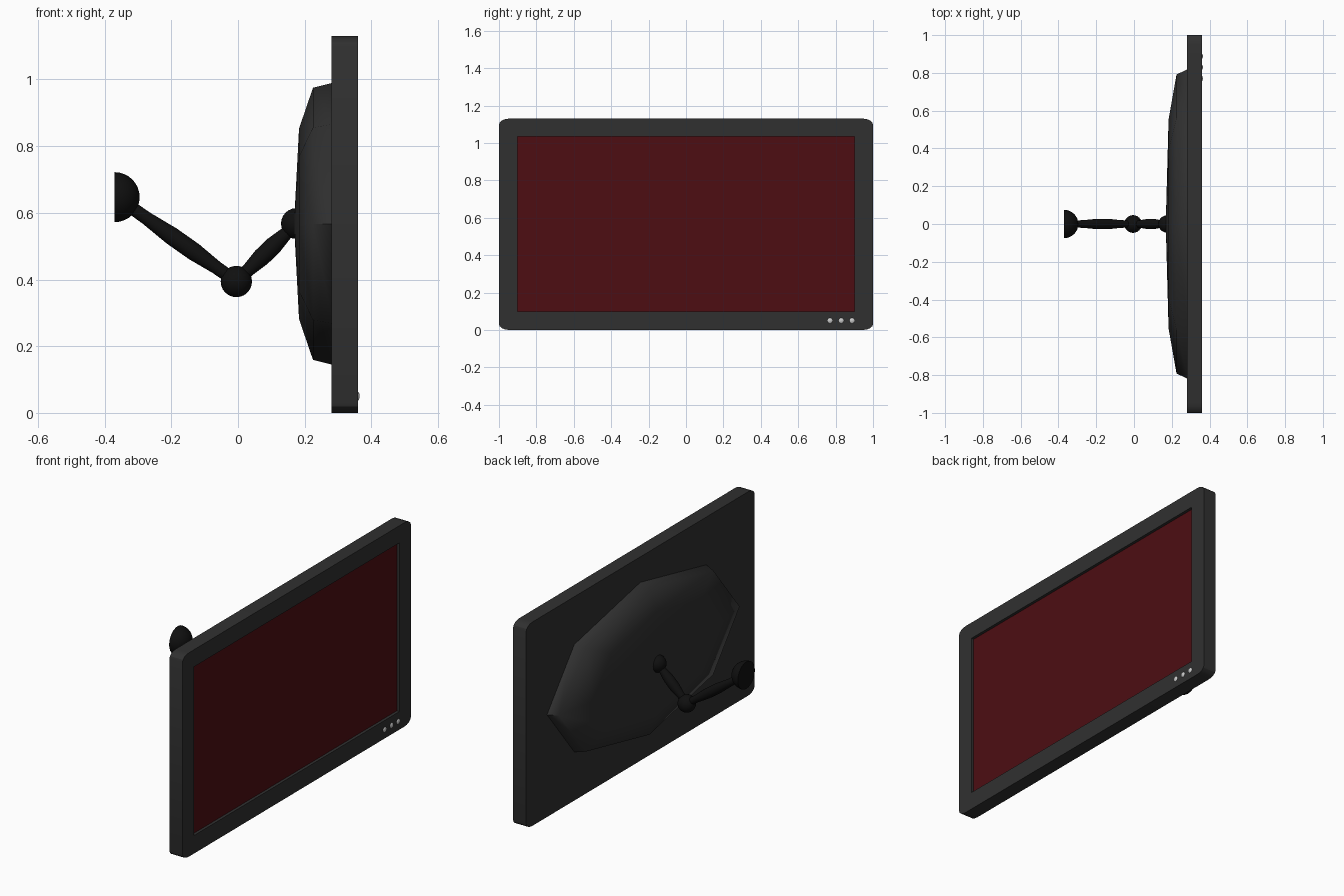
import bpy, bmesh, math
from mathutils import Vector

if "Cube" in bpy.data.objects:
    bpy.data.objects.remove(bpy.data.objects["Cube"])


def material(name, color):
    m = bpy.data.materials.new(name)
    m.diffuse_color = (*color, 1)
    m.use_nodes = True
    m.node_tree.nodes["Principled BSDF"].inputs["Base Color"].default_value = m.diffuse_color
    return m


CASING = material("dark_casing", (0.03, 0.03, 0.03))
BLACK = material("black_metal", (0.005, 0.005, 0.005))
RED = material("red_screen", (0.075, 0.004, 0.006))
SILVER = material("silver_button", (0.6, 0.6, 0.6))


def finish(bm, name, mat, angle=None):
    bmesh.ops.recalc_face_normals(bm, faces=bm.faces)
    me = bpy.data.meshes.new(name)
    bm.to_mesh(me)
    bm.free()
    ob = bpy.data.objects.new(name, me)
    bpy.context.collection.objects.link(ob)
    if mat:
        me.materials.append(mat)
    if angle:
        bpy.ops.object.select_all(action='DESELECT')
        ob.select_set(True)
        bpy.context.view_layer.objects.active = ob
        bpy.ops.object.shade_smooth_by_angle(angle=math.radians(angle))
    return ob


def lathe(name, profile, origin, direction, segs, mat, angle=40, sx=1, sy=1):
    """Revolve (radius, height) points around an axis through origin."""
    q = Vector(direction).to_track_quat('Z', 'Y')
    bm = bmesh.new()
    rings = []
    for r, h in profile:
        ring = []
        for i in range(segs):
            a = 2 * math.pi * i / segs
            p = Vector((r * sx * math.cos(a), r * sy * math.sin(a), h))
            ring.append(bm.verts.new(Vector(origin) + q @ p))
        rings.append(ring)
    for lo, hi in zip(rings, rings[1:]):
        for i in range(segs):
            j = (i + 1) % segs
            bm.faces.new((lo[i], lo[j], hi[j], hi[i]))
    bm.faces.new(rings[0])
    bm.faces.new(rings[-1])
    bmesh.ops.remove_doubles(bm, verts=bm.verts, dist=1e-5)
    return finish(bm, name, mat, angle)


def box(name, lo, hi, mat):
    bm = bmesh.new()
    bmesh.ops.create_cube(bm, size=1)
    for v in bm.verts:
        v.co = [a + (b - a) * (c + 0.5) for a, b, c in zip(lo, hi, v.co)]
    return finish(bm, name, mat)


def ball(name, center, r):
    profile = [(r * math.sin(math.pi * i / 12), -r * math.cos(math.pi * i / 12))
               for i in range(13)]
    return lathe(name, profile, center, (0, 0, 1), 24, BLACK)


def arm(name, a, b):
    d = Vector(b) - Vector(a)
    profile = [(r, t * d.length) for r, t in
               ((0.019, 0), (0.02, 0.2), (0.027, 0.42), (0.027, 0.62), (0.02, 0.82), (0.019, 1))]
    return lathe(name, profile, a, d, 16, BLACK)


# Frame: rounded rectangle extruded along x, with the screen recess cut out
bm = bmesh.new()
outline = []
for q, (sy, sz) in enumerate(((1, 1), (-1, 1), (-1, -1), (1, -1))):
    for k in range(5):
        a = math.pi / 2 * (q + k / 4)
        outline.append(bm.verts.new((0.28, sy * 0.945 + 0.055 * math.cos(a),
                                     0.565 + sz * 0.533 + 0.032 * math.sin(a))))
face = bm.faces.new(outline)
res = bmesh.ops.extrude_face_region(bm, geom=[face])
for v in res["geom"]:
    if isinstance(v, bmesh.types.BMVert):
        v.co.x = 0.36
if not face.is_valid or len(bm.faces) < len(outline) + 2:
    bm.faces.new(outline)
frame = finish(bm, "frame", CASING, 30)

cutter = box("recess_cutter", (0.342, -0.9, 0.1), (0.4, 0.9, 1.035), None)
cutter.hide_render = True
cutter.hide_viewport = True
cut = frame.modifiers.new("recess", 'BOOLEAN')
cut.object = cutter
cut.operation = 'DIFFERENCE'
cut.solver = 'EXACT'

# Screen panel
box("screen", (0.335, -0.9, 0.1), (0.344, 0.9, 1.035), RED)

# Faceted octagonal back housing
lathe("back_housing", [(1, 0), (0.965, 0.06), (0.675, 0.102), (0, 0.117)],
      (0.285, 0, 0.567), (-1, 0, 0), 8, CASING, 70, 0.82, 0.423)

# Buttons
for i, y in enumerate((0.77, 0.83, 0.888)):
    lathe(f"button_{i + 1}", [(0.015, 0), (0.015, 0.008), (0.011, 0.012), (0, 0.014)],
          (0.351, y, 0.05), (1, 0, 0), 16, SILVER)

# Wall mount dome
lathe("wall_mount", [(0.075 * math.cos(math.pi * i / 16), 0.075 * math.sin(math.pi * i / 16))
                     for i in range(9)], (-0.37, 0, 0.647), (1, 0, 0), 24, BLACK)

# Jointed arm
elbow, head, wall = (-0.005, 0, 0.394), (0.175, 0, 0.568), (-0.34, 0, 0.63)
ball("elbow_joint", elbow, 0.047)
ball("head_joint", head, 0.046)
arm("wall_arm", wall, elbow)
arm("head_arm", elbow, head)
